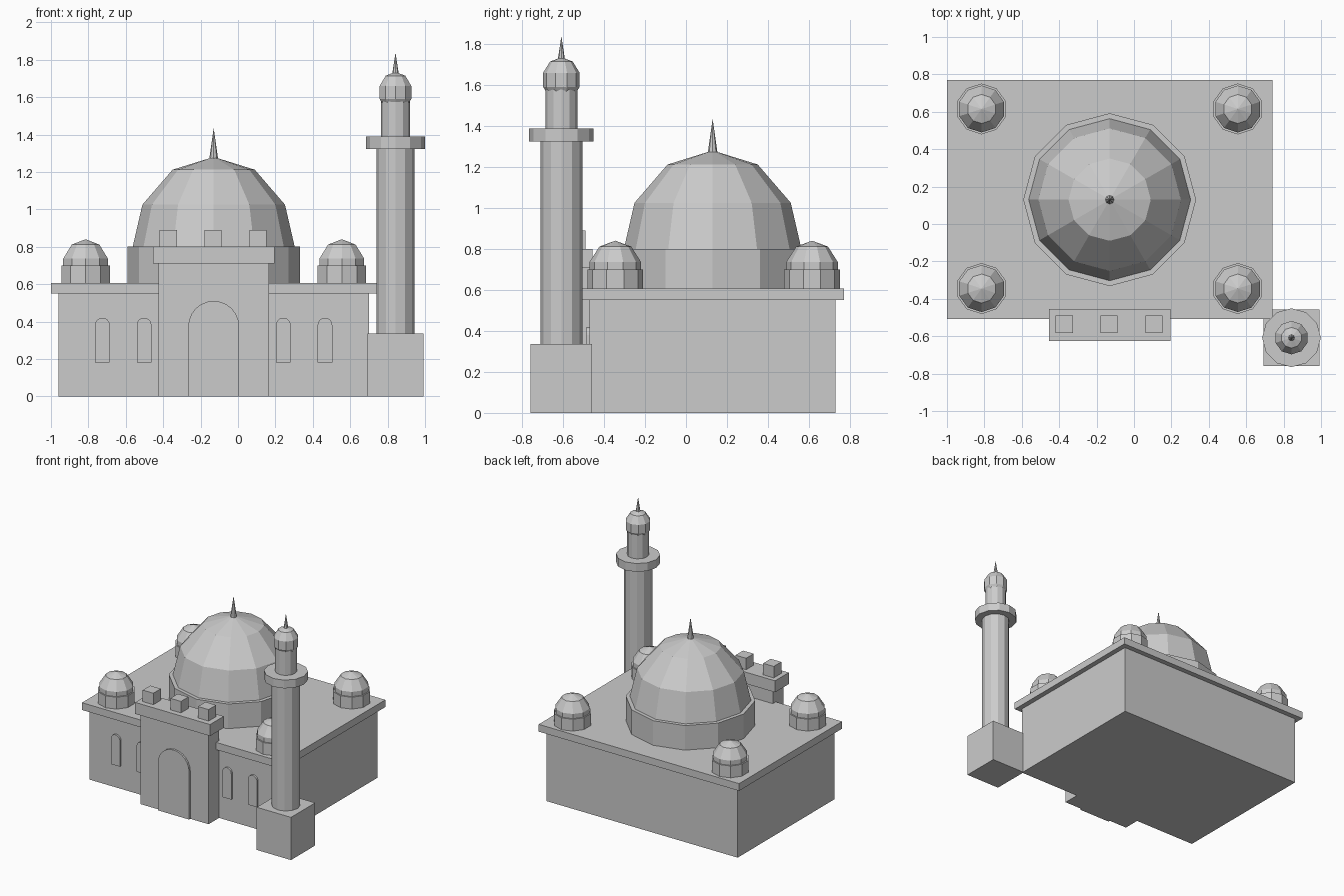
import bpy
from math import sin, cos, pi, radians

if "Cube" in bpy.data.objects:
    bpy.data.objects.remove(bpy.data.objects["Cube"])

CX, CY = -0.13, 0.13          # centre of the hall
MX, MY = 0.842, -0.608        # centre of the minaret


def make(name, verts, faces):
    mesh = bpy.data.meshes.new(name)
    mesh.from_pydata(verts, [], faces)
    obj = bpy.data.objects.new(name, mesh)
    bpy.context.collection.objects.link(obj)
    return obj


def box(name, x0, x1, y0, y1, z0, z1):
    v = [(x, y, z) for z in (z0, z1) for x, y in ((x0, y0), (x1, y0), (x1, y1), (x0, y1))]
    f = [(3, 2, 1, 0), (4, 5, 6, 7)] + [(i, (i + 1) % 4, (i + 1) % 4 + 4, i + 4) for i in range(4)]
    return make(name, v, f)


def lathe(name, x, y, n, profile):
    """Revolve (radius, z) pairs, bottom to top; radius 0 makes a pole."""
    verts, faces, rings = [], [], []
    for r, z in profile:
        start, count = len(verts), (n if r > 0 else 1)
        for i in range(count):
            a = pi / 2 + 2 * pi * i / n
            verts.append((x + r * cos(a), y + r * sin(a), z))
        rings.append([start + i % count for i in range(n)])
    for lo, hi in zip(rings, rings[1:]):
        for i in range(n):
            j = (i + 1) % n
            faces.append(tuple(dict.fromkeys((lo[i], lo[j], hi[j], hi[i]))))
    if profile[0][0] > 0:
        faces.append(tuple(reversed(rings[0])))
    if profile[-1][0] > 0:
        faces.append(tuple(rings[-1]))
    return make(name, verts, faces)


def sphere(name, x, y, n, r, z, h, angles):
    return lathe(name, x, y, n, [(r * cos(radians(a)) if abs(a) < 90 else 0,
                                  z + h * sin(radians(a))) for a in angles])


def arch_panel(name, x, half, z0, top, front, back):
    spring, n = top - half, 12
    outline = [(x - half, z0), (x + half, z0)]
    outline += [(x + half * cos(pi * i / n), spring + half * sin(pi * i / n)) for i in range(n + 1)]
    m = len(outline)
    v = [(px, y, pz) for y in (front, back) for px, pz in outline]
    f = [tuple(range(m)), tuple(reversed(range(m, 2 * m)))]
    f += [(i, i + m, (i + 1) % m + m, (i + 1) % m) for i in range(m)]
    return make(name, v, f)


# Hall and roof slab
box("hall_walls", -0.96, 0.70, -0.47, 0.73, 0, 0.55)
box("roof_slab", -1.0, 0.74, -0.507, 0.77, 0.55, 0.607)

# Entrance block with cap, merlons and raised arched door
box("entrance_block", CX - 0.295, CX + 0.295, -0.60, -0.47, 0, 0.71)
box("entrance_cap", CX - 0.325, CX + 0.325, -0.625, -0.455, 0.71, 0.80)
for i in (-1, 0, 1):
    mx = CX - 0.003 + i * 0.24
    box("merlon", mx - 0.046, mx + 0.046, -0.583, -0.49, 0.80, 0.89)
arch_panel("door", CX, 0.136, 0, 0.51, -0.615, -0.59)

# Raised arched windows, mirrored about the entrance
for s in (-1, 1):
    for off in (0.372, 0.595):
        arch_panel("window", CX + s * off, 0.039, 0.18, 0.42, -0.485, -0.46)

# Main dome
lathe("main_drum", CX, CY, 12, [(0.462, 0.60), (0.462, 0.80)])
sphere("main_dome", CX, CY, 12, 0.44, 0.77, 0.51, (0, 30, 60, 90))
lathe("main_finial", CX, CY, 8, [(0.025, 1.26), (0, 1.435)])

# Corner domes
for sx in (-1, 1):
    for sy in (-1, 1):
        x, y = CX + sx * 0.685, CY + 0.005 + sy * 0.48
        lathe("corner_drum", x, y, 10, [(0.136, 0.60), (0.136, 0.70)])
        sphere("corner_dome", x, y, 10, 0.132, 0.69, 0.15, (-18, 18, 54, 90))

# Minaret
box("minaret_base", MX - 0.149, MX + 0.149, MY - 0.15, MY + 0.15, 0, 0.335)
lathe("minaret_shaft", MX, MY, 12, [(0.102, 0.33), (0.102, 1.33)])
lathe("minaret_balcony", MX, MY, 12, [(0.157, 1.323), (0.157, 1.388)])
lathe("minaret_upper_shaft", MX, MY, 12, [(0.078, 1.38), (0.078, 1.62)])
sphere("minaret_dome", MX, MY, 10, 0.094, 1.625, 0.11, (-90, -54, -18, 18, 54, 90))
lathe("minaret_finial", MX, MY, 8, [(0.018, 1.72), (0, 1.838)])
